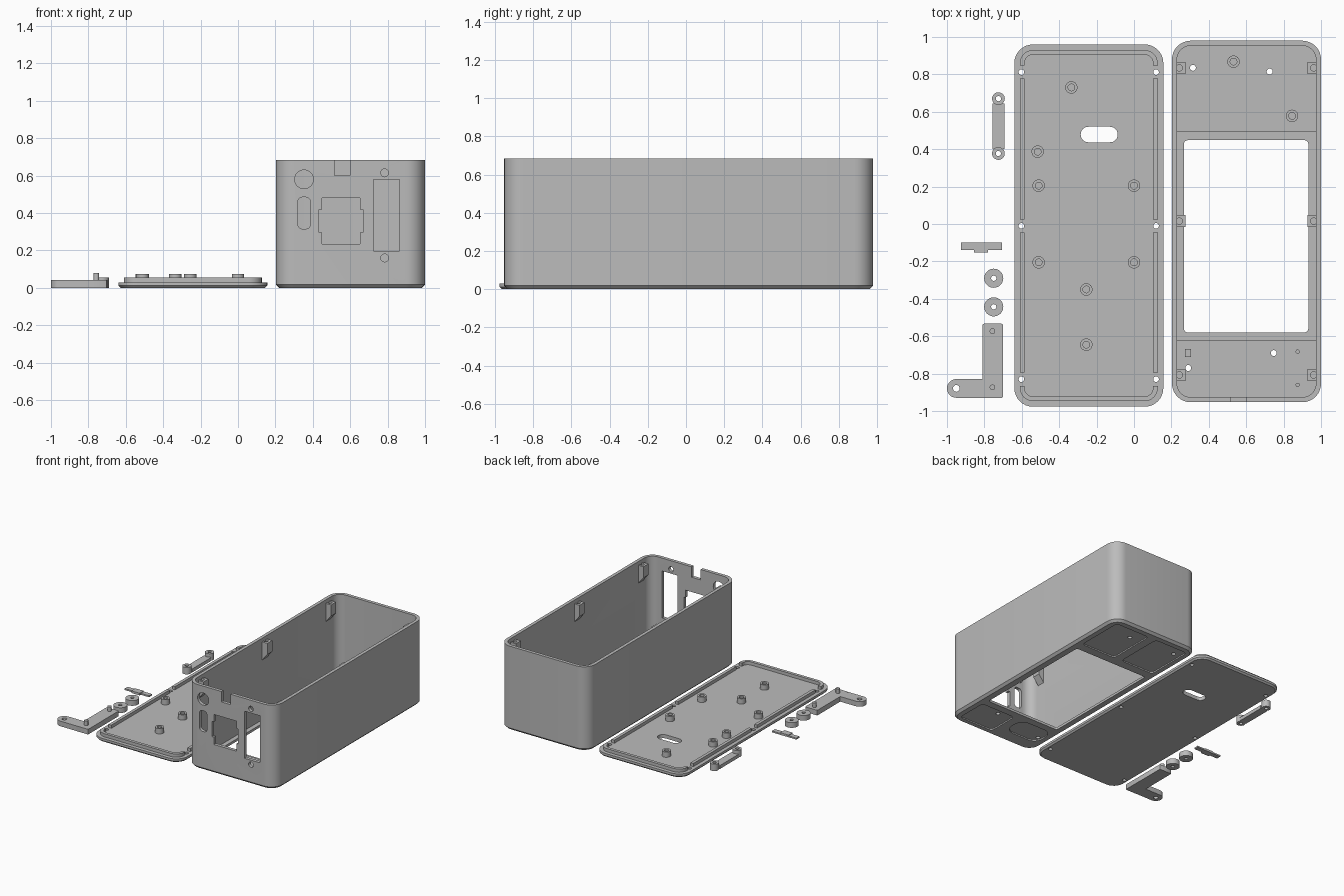
import bpy, bmesh, math

if "Cube" in bpy.data.objects:
    bpy.data.objects.remove(bpy.data.objects["Cube"])

grey = bpy.data.materials.new("light_grey_plastic")
grey.diffuse_color = (0.5, 0.5, 0.5, 1)
grey.use_nodes = True
grey.node_tree.nodes["Principled BSDF"].inputs["Base Color"].default_value = grey.diffuse_color


def rr(x0, x1, y0, y1, r, n=8):
    """Rounded rectangle outline, counter-clockwise."""
    pts = []
    for cx, cy, a in ((x1 - r, y1 - r, 0), (x0 + r, y1 - r, 90), (x0 + r, y0 + r, 180), (x1 - r, y0 + r, 270)):
        for i in range(n + 1):
            t = math.radians(a + 90 * i / n)
            pts.append((cx + r * math.cos(t), cy + r * math.sin(t)))
    return pts


def rect(x0, x1, y0, y1):
    return [(x0, y0), (x1, y0), (x1, y1), (x0, y1)]


def circle(x, y, r, n=32):
    return [(x + r * math.cos(2 * math.pi * i / n), y + r * math.sin(2 * math.pi * i / n)) for i in range(n)]


def loft(name, layers, axis='Z'):
    """Solid through stacked outlines: layers = [(outline, level), ...]."""
    place = {'Z': lambda a, b, h: (a, b, h), 'Y': lambda a, b, h: (a, h, b)}[axis]
    bm = bmesh.new()
    rings = [[bm.verts.new(place(a, b, h)) for a, b in pts] for pts, h in layers]
    for lo, hi in zip(rings, rings[1:]):
        for i in range(len(lo)):
            j = (i + 1) % len(lo)
            bm.faces.new((lo[i], lo[j], hi[j], hi[i]))
    bm.faces.new(rings[0][::-1])
    bm.faces.new(rings[-1])
    bmesh.ops.recalc_face_normals(bm, faces=bm.faces)
    me = bpy.data.meshes.new(name)
    bm.to_mesh(me)
    bm.free()
    ob = bpy.data.objects.new(name, me)
    bpy.context.collection.objects.link(ob)
    me.materials.append(grey)
    return ob


def prism(name, pts, h0, h1, axis='Z'):
    return loft(name, [(pts, h0), (pts, h1)], axis)


def combine(ob, others, op='DIFFERENCE'):
    for o in others:
        m = ob.modifiers.new("cut", 'BOOLEAN')
        m.operation, m.solver, m.object = op, 'EXACT', o
    bpy.context.view_layer.update()
    me = bpy.data.meshes.new_from_object(ob.evaluated_get(bpy.context.evaluated_depsgraph_get()))
    ob.modifiers.clear()
    ob.data = me
    for o in others:
        bpy.data.objects.remove(o)
    return ob


def cut(ob, *shapes, axis='Z'):
    """Each shape = (outline, from, to)."""
    return combine(ob, [prism("cutter", p, a, b, axis) for p, a, b in shapes])


def tube(name, x, y, r, hole, z0, z1, floor=None):
    return cut(prism(name, circle(x, y, r), z0, z1),
               (circle(x, y, hole, 20), z0 - 0.1 if floor is None else floor, z1 + 0.1))


# ---- Main case: open-topped shell with chamfered bottom edge
X0, X1, Y0, Y1, H, W = 0.203, 1.0, -0.953, 0.98, 0.685, 0.027
C = 0.018
case = loft("case", [(rr(X0 + C, X1 - C, Y0 + C, Y1 - C, 0.1 - C), 0),
                     (rr(X0, X1, Y0, Y1, 0.1), C), (rr(X0, X1, Y0, Y1, 0.1), H)])
cut(case, (rr(X0 + W, X1 - W, Y0 + W, Y1 - W, 0.1 - W), 0.035, 1))

# Display window, thin floor around it, floor holes and shallow pockets underneath
cut(case,
    (rect(X0 + W, X1 - W, -0.62, 0.495), 0.02, 0.1),
    (rr(0.267, 0.932, -0.58, 0.448, 0.02, 4), -0.1, 0.2),
    (rr(0.26, 0.56, 0.52, 0.92, 0.03, 4), -0.1, 0.01),
    (rr(0.63, 0.94, 0.52, 0.92, 0.03, 4), -0.1, 0.01),
    (rr(0.26, 0.56, -0.83, -0.64, 0.08, 6), -0.1, 0.01),
    (rr(0.63, 0.94, -0.90, -0.64, 0.03, 4), -0.1, 0.01))
cut(case, *[(circle(x, y, 0.016, 16), -0.1, 0.1)
            for x, y in ((0.315, 0.835), (0.725, 0.815), (0.747, -0.69), (0.29, -0.77))])

# Connector openings in the front wall
F = (-1.1, Y0 + W + 0.02)
cut(case,
    (circle(0.353, 0.58, 0.05), *F),
    (rr(0.32, 0.387, 0.315, 0.485, 0.025, 4), *F),
    (rect(0.517, 0.6, 0.6, 0.8), *F),
    (rect(0.45, 0.652, 0.235, 0.48), *F),
    (rect(0.433, 0.667, 0.295, 0.42), *F),
    (rect(0.725, 0.864, 0.197, 0.58), *F),
    (circle(0.784, 0.615, 0.021, 20), *F),
    (circle(0.784, 0.16, 0.021, 20), *F), axis='Y')

# Screw posts under the rim, tapered at the bottom
for y in (0.835, 0.015, -0.807):
    for side in (-1, 1):
        mid = (X0 + X1) / 2
        prof = [(mid + side * d, z) for d, z in ((0.378, 0.655), (0.325, 0.655), (0.325, 0.565), (0.378, 0.5))]
        post = prism("screw_post", prof, y - 0.032, y + 0.032, 'Y')
        cut(post, (circle(mid + side * 0.359, y, 0.017, 20), 0.57, 0.8))

# Standoffs and locating pegs on the case floor
for x, y in ((0.532, 0.868), (0.845, 0.578)):
    tube("floor_standoff", x, y, 0.033, 0.018, 0.03, 0.09, 0.04)
for y in (-0.682, -0.86):
    prism("floor_pin", circle(0.875, y, 0.011, 16), 0.03, 0.07)
prism("floor_tab", rect(0.274, 0.304, -0.71, -0.668), 0.03, 0.07)

# ---- Lid: chamfered plate with holes
LX0, LX1, LY0, LY1 = -0.64, 0.157, -0.977, 0.96
lid = loft("lid", [(rr(LX0 + .012, LX1 - .012, LY0 + .012, LY1 - .012, 0.088), 0),
                   (rr(LX0, LX1, LY0, LY1, 0.1), 0.012), (rr(LX0, LX1, LY0, LY1, 0.1), 0.03)])
screws = [(x, y) for x in (-0.602, 0.118) for y in (0.812, -0.01, -0.83)]
cut(lid, (rr(-0.285, -0.087, 0.437, 0.52, 0.041), -0.1, 0.1),
    *[(circle(x, y, 0.015, 20), -0.1, 0.1) for x, y in screws])

# Raised lip, interrupted at the screws
lip = prism("lid_lip", rr(LX0 + .03, LX1 - .03, LY0 + .03, LY1 - .03, 0.07), 0.029, 0.056)
cut(lip, (rr(LX0 + .055, LX1 - .055, LY0 + .055, LY1 - .055, 0.045), 0, 0.1),
    *[(rect(-1, 1, y - 0.035, y + 0.035), 0, 0.1) for y in (0.812, -0.01, -0.83)])

# Lid standoffs
for x, y in ((-0.335, 0.73), (-0.515, 0.387), (-0.51, 0.205), (0, 0.205),
             (-0.51, -0.205), (0, -0.205), (-0.255, -0.35), (-0.255, -0.645)):
    tube("lid_standoff", x, y, 0.033, 0.018, 0.029, 0.073, 0.031)

# ---- Loose small parts
# Link bar with a boss at each end
prism("link_bar", rect(-0.757, -0.693, 0.40, 0.645), 0, 0.028)
for y in (0.67, 0.377):
    tube("link_boss", -0.725, y, 0.034, 0.014, 0, 0.056)

# Retaining clip
prism("clip_strip", rect(-0.925, -0.705, -0.138, -0.1), 0, 0.012)
prism("clip_tab", rect(-0.855, -0.78, -0.152, -0.1005), 0, 0.018)

# Round spacers
for y in (-0.29, -0.443):
    tube("spacer", -0.75, y, 0.051, 0.014, 0, 0.042)

# L-shaped bracket with an eye and two pegs
prism("bracket_leg", rr(-0.81, -0.70, -0.93, -0.533, 0.008, 2), 0, 0.042)
arm = prism("bracket_arm", rect(-0.95, -0.805, -0.929, -0.829), 0, 0.0415)
combine(arm, [prism("eye", circle(-0.95, -0.879, 0.05), 0, 0.0415)], 'UNION')
cut(arm, (circle(-0.95, -0.879, 0.018, 20), -0.1, 0.1))
for y in (-0.573, -0.873):
    prism("bracket_peg", circle(-0.757, y, 0.015, 20), 0.04, 0.08)

# Smooth round walls, keep edges crisp
for ob in bpy.data.objects:
    ob.select_set(True)
    bpy.context.view_layer.objects.active = ob
bpy.ops.object.shade_smooth_by_angle(angle=math.radians(30))
